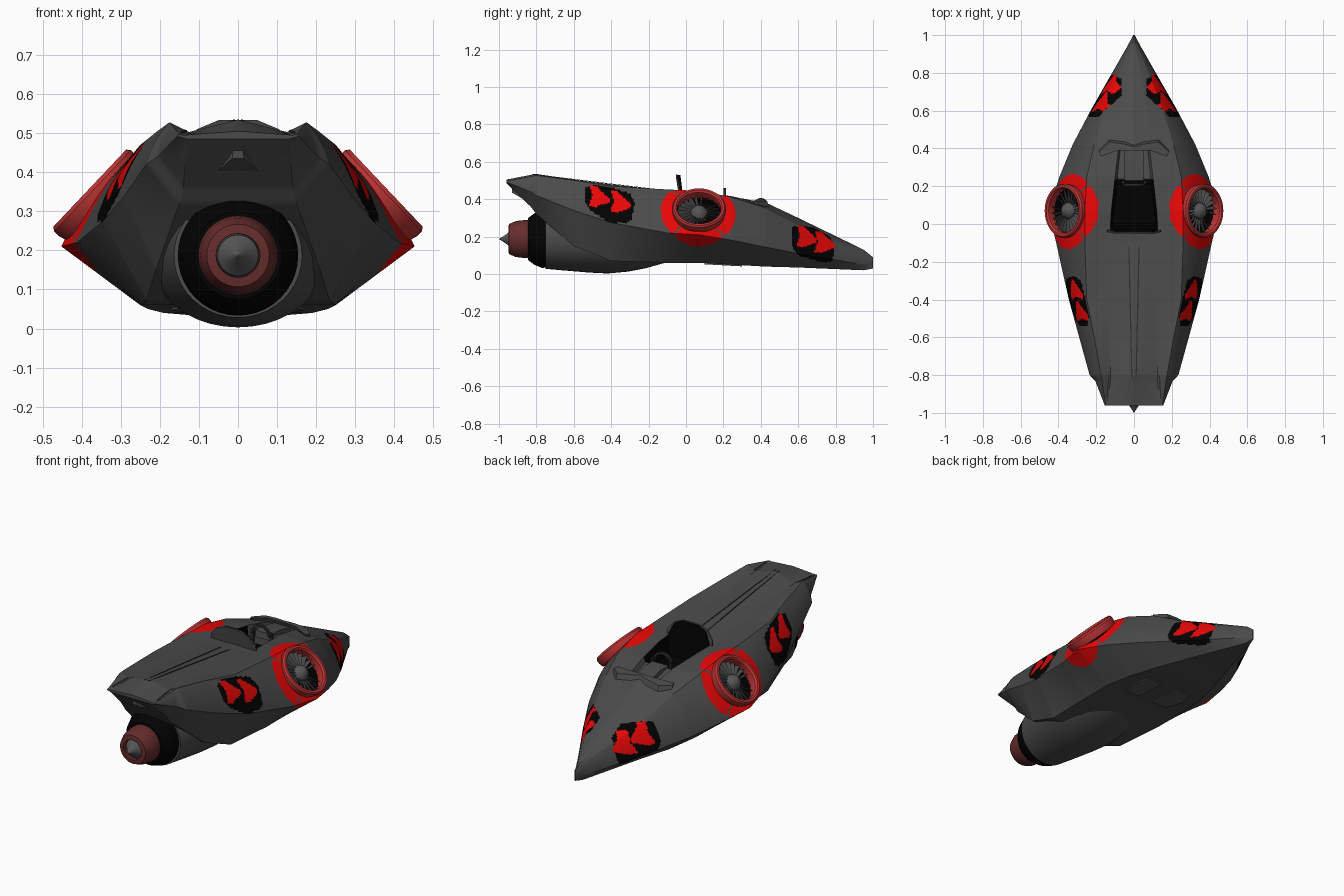
import bpy, bmesh, math
from mathutils import Vector

if "Cube" in bpy.data.objects:
    bpy.data.objects.remove(bpy.data.objects["Cube"])

def mat(name, r, g, b):
    m = bpy.data.materials.new(name)
    m.diffuse_color = (r, g, b, 1)
    m.use_nodes = True
    m.node_tree.nodes["Principled BSDF"].inputs["Base Color"].default_value = m.diffuse_color
    return m

GREY = mat("hull grey", .07, .07, .07)
BLACK = mat("black", .0006, .0006, .0006)
RED = mat("bright red", .82, .002, .002)
RING = mat("ring red", .5, .035, .035)
DARKRED = mat("engine dark red", .13, .026, .025)
STEEL = mat("steel grey", .09, .09, .09)
DARK = mat("dark grey", .025, .025, .025)

def make(name, verts, faces, mats, rule=None, angle=30):
    me = bpy.data.meshes.new(name)
    me.from_pydata([tuple(v) for v in verts], [], faces)
    for m in mats:
        me.materials.append(m)
    bm = bmesh.new()
    bm.from_mesh(me)
    bmesh.ops.remove_doubles(bm, verts=bm.verts, dist=1e-5)
    bmesh.ops.recalc_face_normals(bm, faces=bm.faces)
    if rule:
        kill = []
        for f in bm.faces:
            i = rule(f.calc_center_median())
            if i < 0:
                kill.append(f)
            else:
                f.material_index = i
        bmesh.ops.delete(bm, geom=kill, context='FACES')
    bm.to_mesh(me)
    bm.free()
    ob = bpy.data.objects.new(name, me)
    bpy.context.collection.objects.link(ob)
    bpy.ops.object.select_all(action='DESELECT')
    ob.select_set(True)
    bpy.context.view_layer.objects.active = ob
    bpy.ops.object.shade_smooth_by_angle(angle=math.radians(angle))
    return ob

def loft(name, rings, mats, rule=None, caps=True):
    n = len(rings[0])
    faces = [(i*n+j, i*n+(j+1) % n, (i+1)*n+(j+1) % n, (i+1)*n+j)
             for i in range(len(rings)-1) for j in range(n)]
    if caps:
        faces += [tuple(range(n)), tuple(range((len(rings)-1)*n, len(rings)*n))]
    return make(name, [p for r in rings for p in r], faces, mats, rule)

def lathe(name, profile, c, axis, m, seg=40):
    n = Vector(axis).normalized()
    u = n.orthogonal().normalized()
    v = n.cross(u)
    rings = [[Vector(c) + n*h + (u*math.cos(2*math.pi*k/seg) + v*math.sin(2*math.pi*k/seg))*max(r, 1e-4)
              for k in range(seg)] for r, h in profile]
    return loft(name, rings, [m], caps=False)

def prism(name, pts, offset, m):
    """Flat outline in 3D, thickened by an offset vector."""
    a = [Vector(p) for p in pts]
    return loft(name, [a, [p + Vector(offset) for p in a]], [m])

def inside(poly, a, b):
    hit = False
    for (x1, y1), (x2, y2) in zip(poly, poly[1:] + poly[:1]):
        if (y1 > b) != (y2 > b) and a < (x2-x1)*(b-y1)/(y2-y1) + x1:
            hit = not hit
    return hit

# Hull stations: y, ridge z, groove x z, shoulder x z, chine x z, belly x z
ST = [(1.0, .09, .001, .09, .002, .08, .003, .06, .002, .03),
      (.95, .13, .008, .128, .018, .115, .03, .05, .015, .02),
      (.6, .30, .07, .29, .155, .262, .23, .11, .13, .035),
      (.42, .385, .08, .375, .21, .355, .325, .145, .19, .04),
      (.25, .42, .10, .415, .25, .41, .395, .18, .23, .05),
      (.07, .435, .12, .435, .26, .445, .452, .21, .25, .06),
      (-.1, .445, .13, .443, .26, .452, .412, .22, .25, .06),
      (-.4, .48, .125, .468, .25, .47, .345, .275, .235, .07),
      (-.6, .505, .125, .485, .21, .502, .29, .34, .21, .15),
      (-.8, .535, .125, .503, .175, .528, .235, .42, .15, .32),
      (-.83, .53, .125, .5, .17, .522, .205, .44, .14, .36),
      (-.96, .505, .14, .495, .15, .497, .155, .492, .13, .485)]
FAN_C, FAN_N = Vector((.375, .07, .355)), Vector((.73, 0, .69)).normalized()

def section(y):
    for a, b in zip(ST, ST[1:]):
        if b[0] <= y <= a[0]:
            t = (a[0]-y)/(a[0]-b[0])
            _, zt, xk, zk, xd, zd, xw, zc, xl, zb = [p+(q-p)*t for p, q in zip(a, b)]
            break
    P = [(0, zt), (xk, zk), (xd, zd), (xw, zc), (xl, zb), (0, zb)]
    half = []
    for i, n in enumerate((8, 10, 22, 10, 4)):
        p, q = P[i], P[i+1]
        for k in range(n):
            t = k/n
            f = .26*t*(1-t) if i == 2 else 0     # gently rounded flank
            half.append([p[0]+(q[0]-p[0])*t + f*(p[1]-q[1]), p[1]+(q[1]-p[1])*t + f*(q[0]-p[0])])
    half.append([0, zb])
    if -.03 < y < .40:                       # cockpit well, shallow in front of the seat
        for p in half[:8]:
            p[1] = .29 if y < .23 else p[1]-.025
    return [(x, y, z) for x, z in half] + [(-x, y, z) for x, z in half[-2:0:-1]]

# Painted patches and chevrons in side view (y, z)
PATCH = [[(-.54, .46), (-.5, .475), (-.4, .465), (-.3, .43), (-.275, .38), (-.29, .29), (-.33, .27), (-.42, .28), (-.51, .34), (-.54, .38)],
         [(.565, .25), (.6, .26), (.68, .25), (.77, .2), (.79, .15), (.785, .07), (.74, .06), (.6, .1), (.57, .14)]]

def chevron(y, z):
    return [(y-.005, z-.048), (y+.03, z-.052), (y+.105, z-.025), (y+.108, z-.01), (y+.035, z+.06), (y, z+.065), (y+.015, z+.01)]

CHEV = [chevron(-.515, .41), chevron(-.4, .38), chevron(.595, .195), chevron(.69, .165)]

def paint(c):
    if -.03 < c.y < .23 and abs(c.x) < .135 and .28 < c.z < .38:
        return 1
    p = Vector((abs(c.x), c.y, c.z)) - FAN_C
    h = p.dot(FAN_N)
    flat = p - FAN_N*h
    if flat.length < .125 and h > -.12:
        return -1                            # opening for the fan duct
    a = math.atan2(p.y, FAN_N.cross(Vector((0, 1, 0))).dot(p))
    if p.length < .205 and abs(math.cos(2*a)) > .07:
        return 2
    if any(inside(q, c.y, c.z) for q in CHEV):
        return 2
    return 1 if any(inside(q, c.y, c.z) for q in PATCH) else 0

N = 280
loft("hull", [section(1 - 1.96*i/N) for i in range(N)] + [section(-.96)], [GREY, BLACK, RED], paint)

# Engine nacelle under the tail: y, half width, bottom, top
rings = []
for y, w, b, t in [(-.04, .1, .08, .2), (-.13, .18, .055, .28), (-.22, .215, .03, .33), (-.31, .227, .013, .36), (-.42, .227, .003, .37),
                   (-.52, .214, .008, .37), (-.64, .19, .018, .36), (-.75, .164, .028, .345)]:
    rings.append([(w*math.cos(k*math.pi/20), y, (b+t)/2 + (t-b)/2*math.sin(k*math.pi/20)) for k in range(40)])
loft("nacelle", rings, [GREY])

# Pylon between nacelle and deck, with a small pointed tail
loft("pylon", [[(-w, y, b), (w, y, b), (w*.75, y, t), (-w*.75, y, t)]
               for y, w, b, t in [(-.45, .2, .2, .44), (-.72, .15, .29, .45), (-.8, .1, .36, .46), (-.93, .015, .435, .47)]], [GREY])

# Jet engine
E, B = (0, 0, .187), (0, -1, 0)
lathe("engine_collar", [(.15, .7), (.154, .77), (.138, .81), (.112, .845), (.09, .845)], E, B, BLACK)
lathe("engine_nozzle", [(.1, .82), (.102, .86), (.096, .91), (.08, .947), (.056, .95), (.055, .9)], E, B, DARKRED)
lathe("engine_cone", [(.056, .9), (.052, .935), (.028, .957), (0, 1.0)], E, B, STEEL)

for s, side in ((1, "right"), (-1, "left")):
    c = Vector((s*FAN_C.x, FAN_C.y, FAN_C.z))
    n = Vector((s*FAN_N.x, 0, FAN_N.z))
    u = Vector((0, 1, 0))
    v = n.cross(u)
    # Lift fan: duct, ring, hub and blades
    lathe("fan_duct_"+side, [(0, -.085), (.121, -.085), (.123, -.005), (.127, -.005), (.127, -.09), (0, -.09)], c, n, BLACK)
    lathe("fan_ring_"+side, [(.116, -.03), (.116, -.004), (.124, .006), (.136, .006), (.143, -.004), (.143, -.022), (.137, -.045), (.12, -.05), (.116, -.03)], c, n, RING, 48)
    lathe("fan_hub_"+side, [(.045, -.07), (.045, -.035), (.033, -.015), (.015, -.003), (0, 0)], c, n, STEEL)
    vs, fs = [], []
    for k in range(22):
        a = 2*math.pi*k/22
        for r, da, h in ((.042, -.08, -.03), (.116, -.05, -.025), (.116, .08, -.055), (.042, .08, -.055)):
            vs.append(c + n*h + (u*math.cos(a+da) + v*math.sin(a+da))*r)
        fs.append((4*k, 4*k+1, 4*k+2, 4*k+3))
    make("fan_blades_"+side, vs, fs, [GREY])
    # Windscreen lip
    prism("windscreen_lip_"+side, [(0, .40, .378), (s*.09, .40, .375), (s*.175, .37, .362), (s*.185, .395, .36),
                                   (s*.13, .445, .362), (s*.05, .435, .372), (0, .42, .378)], (0, -.012, .028), GREY)
    # Groove strip along the spine
    prism("spine_groove_"+side, [(s*.03, -.12, .4475), (s*.024, -.12, .4475), (s*.008, -.82, .533), (s*.014, -.82, .532)], (0, 0, .002), DARK)
    # Tail deck line
    prism("tail_line_"+side, [(s*.13, -.8, .505), (s*.137, -.8, .508), (s*.147, -.93, .501), (s*.14, -.93, .499)], (0, 0, .002), DARK)
    # Belly panels
    prism("belly_panel_"+side, [(s*.05, .1, .058), (s*.14, .1, .058), (s*.17, .2, .053), (s*.14, .3, .047), (s*.05, .3, .047)], (0, 0, -.006), STEEL)
    # Control levers
    prism("control_lever_"+side, [(s*.05, .2, .3), (s*.065, .2, .3), (s*.065, .215, .42), (s*.05, .215, .42)], (0, .012, 0), DARK)

# Seat
prism("seat_cushion", [(-.115, 0, .29), (.115, 0, .29), (.09, .21, .29), (-.09, .21, .29)], (0, 0, .05), BLACK)
prism("seat_back", [(-.12, -.005, .3), (.12, -.005, .3), (.125, -.02, .45), (.1, -.03, .505), (.05, -.03, .53), (-.05, -.03, .53), (-.1, -.03, .505), (-.125, -.02, .45)], (0, -.015, 0), BLACK)
prism("seat_frame", [(-.145, -.03, .42), (.145, -.03, .42), (.14, -.035, .47), (.105, -.045, .51), (.05, -.045, .533), (-.05, -.045, .533), (-.105, -.045, .51), (-.14, -.035, .47)], (0, -.008, 0), GREY)

# Raised dashboard and steering yoke
prism("dashboard", [(-.05, .225, .37), (-.05, .23, .405), (-.05, .3, .405), (-.05, .4, .383), (-.05, .4, .34)], (.1, 0, 0), GREY)
yoke = [(.06*math.cos(a*math.pi/12), .2, .40 + .06*math.sin(a*math.pi/12)) for a in range(13)]
loft("steering_yoke", [[(x*f, y+d, .40+(z-.40)*f) for f, d in ((1, 0), (1, .015), (.8, .015), (.8, 0))] for x, y, z in yoke], [DARK])
